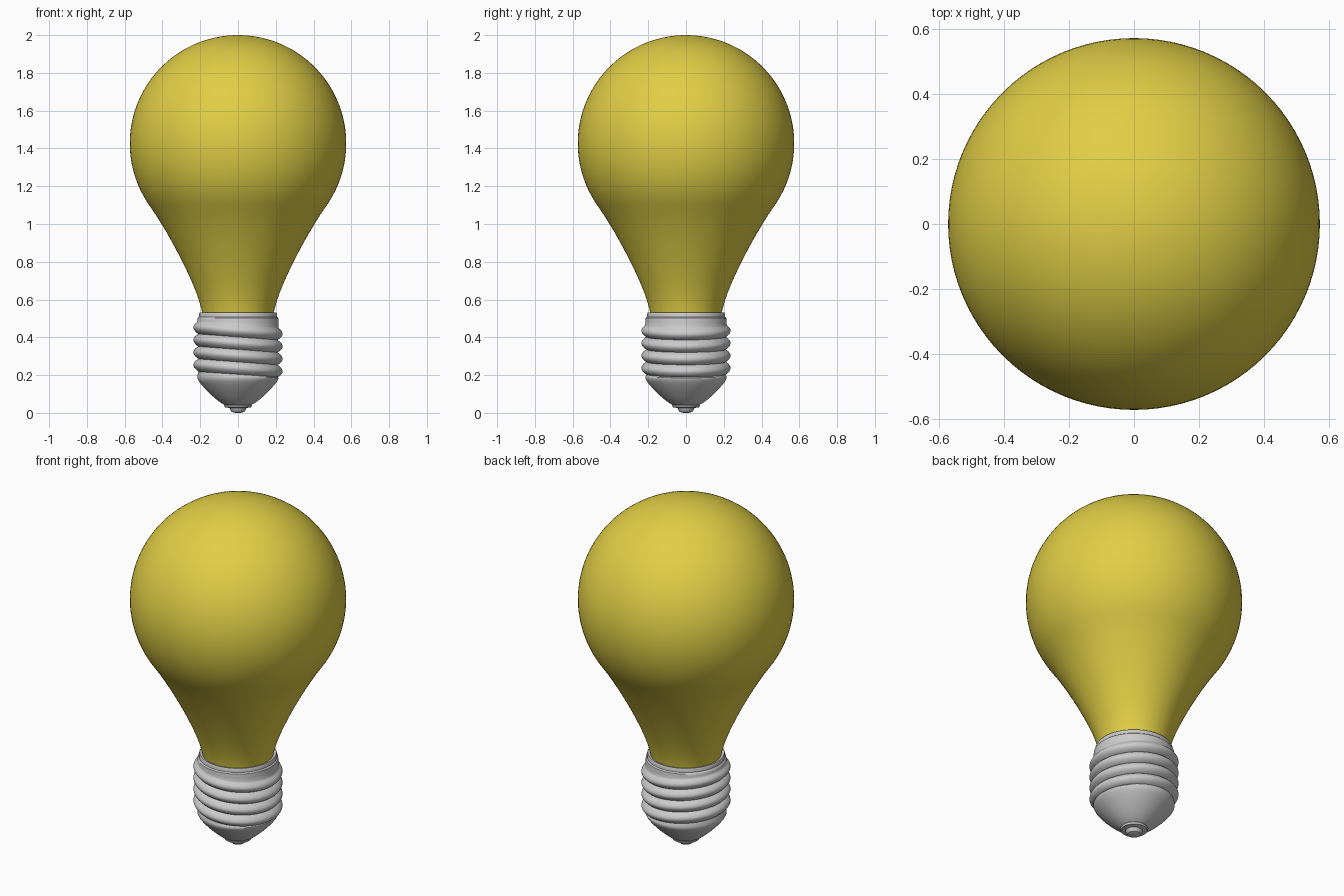
import bpy, bmesh, math

if "Cube" in bpy.data.objects:
    bpy.data.objects.remove(bpy.data.objects["Cube"])

SEG = 96


def lathe(name, profile, shear=None, angle=40):
    """Revolve (radius, z) points about z; shear(z) tilts rings along x."""
    bm = bmesh.new()
    rings = []
    for r, z in profile:
        if r < 1e-5:
            rings.append([bm.verts.new((0, 0, z))])
            continue
        ring = []
        for i in range(SEG):
            a = 2 * math.pi * i / SEG
            x, y = r * math.cos(a), r * math.sin(a)
            ring.append(bm.verts.new((x, y, z - (shear(z) * x if shear else 0))))
        rings.append(ring)
    for a, b in zip(rings, rings[1:]):
        for i in range(SEG):
            j = (i + 1) % SEG
            if len(a) == 1:
                bm.faces.new((a[0], b[i], b[j]))
            elif len(b) == 1:
                bm.faces.new((a[i], b[0], a[j]))
            else:
                bm.faces.new((a[i], b[i], b[j], a[j]))
    bmesh.ops.recalc_face_normals(bm, faces=bm.faces)
    me = bpy.data.meshes.new(name)
    bm.to_mesh(me)
    bm.free()
    ob = bpy.data.objects.new(name, me)
    bpy.context.collection.objects.link(ob)
    bpy.ops.object.select_all(action='DESELECT')
    ob.select_set(True)
    bpy.context.view_layer.objects.active = ob
    bpy.ops.object.shade_smooth_by_angle(angle=math.radians(angle))
    return ob


# Glass bulb: spherical top blending into a tapering neck
R, CZ = 0.573, 1.427
glass = [(0, CZ + R)]
for k in range(1, 41):
    a = math.radians(90 - 125 * k / 40)
    glass.append((R * math.cos(a), CZ + R * math.sin(a)))
glass += [(0.436, 1.05), (0.405, 1.0), (0.375, 0.95), (0.347, 0.9), (0.32, 0.85),
          (0.294, 0.8), (0.27, 0.75), (0.247, 0.7), (0.226, 0.65), (0.208, 0.6),
          (0.191, 0.54), (0.185, 0.5)]
bulb = lathe("glass_bulb", glass)
mat = bpy.data.materials.new("yellow_glass")
mat.diffuse_color = (0.75, 0.62, 0.06, 1)
mat.use_nodes = True
mat.node_tree.nodes["Principled BSDF"].inputs["Base Color"].default_value = mat.diffuse_color
bulb.data.materials.append(mat)

# Screw base: collar, four slightly tilted thread ridges, insulating cone
base = [(0.184, 0.525), (0.203, 0.531), (0.206, 0.526), (0.206, 0.508), (0.213, 0.502),
        (0.215, 0.485), (0.215, 0.468)]
PITCH, TOP, N = 0.066, 0.468, 12
for t in range(4):
    for k in range(1, N + 1):
        u = k / N
        bump = max(0.0, math.sin(math.pi * u)) ** 0.8
        base.append((0.209 + 0.027 * bump, TOP - PITCH * (t + u)))
base += [(0.215, 0.192), (0.215, 0.182), (0.208, 0.168), (0.194, 0.15), (0.175, 0.128),
         (0.15, 0.103), (0.124, 0.079), (0.098, 0.058), (0.073, 0.043)]


def thread_tilt(z):
    # full tilt on the threads, fading to zero at collar and cone
    return 0.075 * max(0.0, min(1.0, (0.50 - z) / 0.03, (z - 0.182) / 0.025))


lathe("screw_base", base, thread_tilt)

# Bottom contact: stepped button
lathe("bottom_contact", [(0, 0.05), (0.07, 0.047), (0.073, 0.04), (0.07, 0.03), (0.045, 0.026),
                         (0.042, 0.018), (0.034, 0.006), (0.02, 0.001), (0, 0.0)], angle=35)
